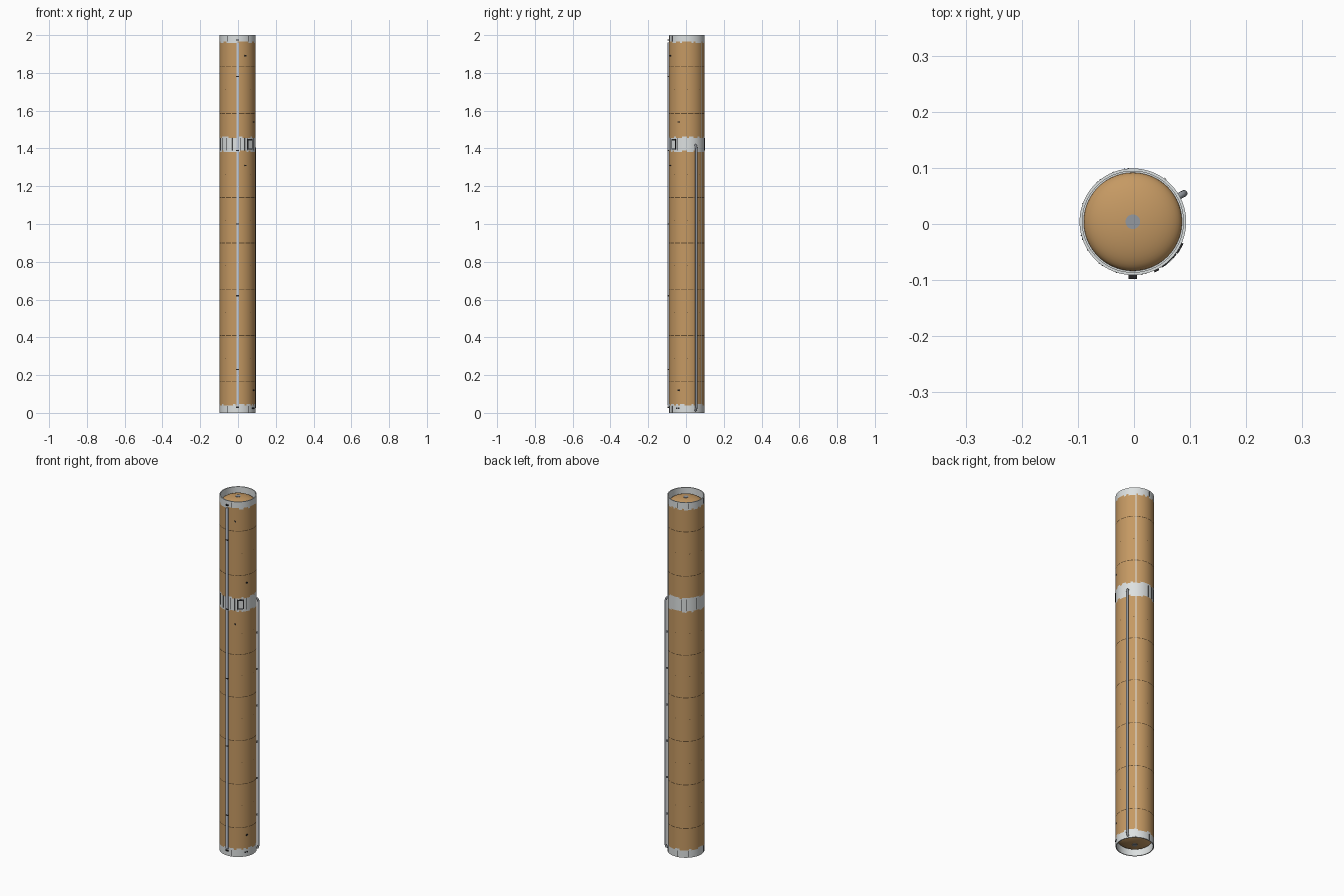
import bpy, bmesh, random
from math import sin, cos, pi, radians
from mathutils import Matrix, Vector

random.seed(4)
if "Cube" in bpy.data.objects:
    bpy.data.objects.remove(bpy.data.objects["Cube"])

CENTRE = Vector((-0.002, 0.004, 0))
R, INNER, SIDES = 0.095, 0.09, 96


def material(name, r, g, b):
    m = bpy.data.materials.new(name)
    m.use_nodes = True
    m.diffuse_color = (r, g, b, 1)
    m.node_tree.nodes["Principled BSDF"].inputs["Base Color"].default_value = (r, g, b, 1)
    return m


foam = material("tan foam", 0.56, 0.32, 0.125)
white = material("white paint", 0.72, 0.75, 0.75)
seam = material("dark brown seam", 0.13, 0.075, 0.03)
grey = material("pipe grey", 0.3, 0.32, 0.35)
tray = material("pale blue grey", 0.56, 0.61, 0.7)
dark = material("near black", 0.02, 0.02, 0.022)


def finish(name, bm, mats, smooth=True):
    bmesh.ops.recalc_face_normals(bm, faces=bm.faces)
    mesh = bpy.data.meshes.new(name)
    bm.to_mesh(mesh)
    bm.free()
    for m in mats:
        mesh.materials.append(m)
    ob = bpy.data.objects.new(name, mesh)
    bpy.context.collection.objects.link(ob)
    ob.location = CENTRE
    if smooth:
        bpy.ops.object.select_all(action='DESELECT')
        ob.select_set(True)
        bpy.context.view_layer.objects.active = ob
        bpy.ops.object.shade_smooth_by_angle(angle=radians(35))
    return ob


def lathe(name, profile, mats, rule, closed=False):
    """Revolve (radius, z) points; rule(row, column) picks the material."""
    bm = bmesh.new()
    rings = []
    for r, z in profile:
        rings.append([bm.verts.new((r * cos(2 * pi * i / SIDES), r * sin(2 * pi * i / SIDES), z))
                      for i in range(SIDES)])
    if closed:
        rings.append(rings[0])
    for row, (a, b) in enumerate(zip(rings, rings[1:])):
        for i in range(SIDES):
            j = (i + 1) % SIDES
            bm.faces.new((a[i], a[j], b[j], b[i])).material_index = rule(row, i)
    if not closed:
        bm.faces.new(rings[-1]).material_index = rule(len(rings) - 1, 0)
    return finish(name, bm, mats)


def box(name, angle, z, width, depth, height, mat, radius=R):
    """Box fixed to the hull at an angle in degrees, standing out by depth."""
    bm = bmesh.new()
    place = (Matrix.Rotation(radians(angle), 4, 'Z')
             @ Matrix.Translation((radius + depth / 2 - 0.001, 0, z))
             @ Matrix.Diagonal((depth + 0.002, width, height, 1)))
    bmesh.ops.create_cube(bm, size=1, matrix=place)
    return finish(name, bm, [mat], smooth=False)


# Hull: stacked bands, with ragged paint edges and broken weld lines
SEAMS = (0.165, 0.41, 0.655, 0.9, 1.14, 1.585, 1.835)
TICKS = (0.29, 0.53, 0.78, 1.02, 1.26, 1.71)
ragged = [(0.04, 0.048), (1.38, 1.388), (1.455, 1.463), (1.957, 1.965)]
special = ([(a, b, "ragged") for a, b in ragged]
           + [(z - 0.002, z + 0.002, "seam") for z in SEAMS]
           + [(z - 0.0015, z + 0.0015, "tick") for z in TICKS])
special.sort()
profile, kinds, z, paint = [(R, 0)], [], 0, True
for low, high, kind in special:
    profile += [(R, low), (R, high)]
    kinds += ["white" if paint else "foam", kind]
    if kind == "ragged":
        paint = not paint
profile += [(R, 2), (INNER, 2), (INNER, 1.95), (INNER, 0.05), (INNER, 0)]
kinds += ["white"] * 5
teeth = [random.random() < 0.5 for i in range(SIDES)]


def hull_rule(row, i):
    kind = kinds[row] if row < len(kinds) else "white"
    if kind == "ragged":
        return 1 if teeth[(i // 2 + row * 7) % SIDES] else 0
    if kind == "seam":
        return 0 if i % 6 == 0 else 2
    if kind == "tick":
        return 2 if i % 12 == 0 else 0
    return 1 if kind == "white" else 0


lathe("hull", profile, [foam, white, seam], hull_rule, closed=True)

# Tank domes with round caps, one at each end
for name, base, way in (("top", 1.955, 1), ("bottom", 0.045, -1)):
    pts = [(INNER, base), (0.0875, base)]
    pts += [(0.0875 * cos(t * pi / 24), base + way * 0.034 * sin(t * pi / 24)) for t in range(1, 12)]
    lathe(name + "_dome", pts, [foam, white], lambda row, i: 1 if row == 0 else 0)
    apex = base + way * 0.032
    lathe(name + "_dome_cap", [(0.013, apex), (0.013, apex + way * 0.004)], [grey], lambda row, i: 0)

# Front cable tray with clamps
box("front_cable_tray", -90, 1.0, 0.013, 0.006, 1.92, tray)
for k, z in enumerate((0.03, 0.23, 0.62, 1.0, 1.39, 1.78, 1.975)):
    box(f"tray_clamp_{k}", -90, z, 0.015, 0.007, 0.006, dark)

# Thin line along the back quarter
box("back_cable_line", 53, 1.0, 0.004, 0.002, 1.99, white)

# Feed pipe with elbows into the hull
ang = radians(29)
curve = bpy.data.curves.new("feed_pipe", 'CURVE')
curve.dimensions = '3D'
curve.bevel_depth = 0.006
curve.bevel_resolution = 3
path = [(0.09, 0.012), (0.1, 0.015), (0.1045, 0.03), (0.1045, 1.4), (0.1, 1.415), (0.09, 1.418)]
line = curve.splines.new('POLY')
line.points.add(len(path) - 1)
for p, (r, z) in zip(line.points, path):
    p.co = (r * cos(ang), r * sin(ang), z, 1)
curve.materials.append(grey)
pipe = bpy.data.objects.new("feed_pipe", curve)
pipe.location = CENTRE
bpy.context.collection.objects.link(pipe)
for k in range(6):
    box(f"pipe_bracket_{k}", 29, 0.2 + k * 0.205, 0.008, 0.006, 0.008, grey)

# Access hatch: dark frame around a white panel
box("hatch_frame", -47, 1.422, 0.034, 0.001, 0.054, dark)
box("hatch_panel", -47, 1.422, 0.024, 0.002, 0.042, white)

# Stringer lines on the painted rings
for k, a in enumerate((-165, -148, -129, -108, -80, -66, -58, -30, 95, 112, 128, 160)):
    box(f"middle_stringer_{k}", a, 1.422, 0.002, 0.001, 0.065, dark)
    if k % 2 == 0:
        for z, h in ((0.02, 0.035), (1.98, 0.03)):
            box(f"end_stringer_{k}_{z}", a + 4, z, 0.002, 0.001, h, dark)

# Small sensor fittings
for k, (a, z) in enumerate(((-64, 1.89), (-64, 1.31), (-27, 1.54), (-27, 0.12),
                            (-33, 0.025), (-26, 0.025))):
    box(f"fitting_{k}", a, z, 0.009, 0.003, 0.007, dark)
